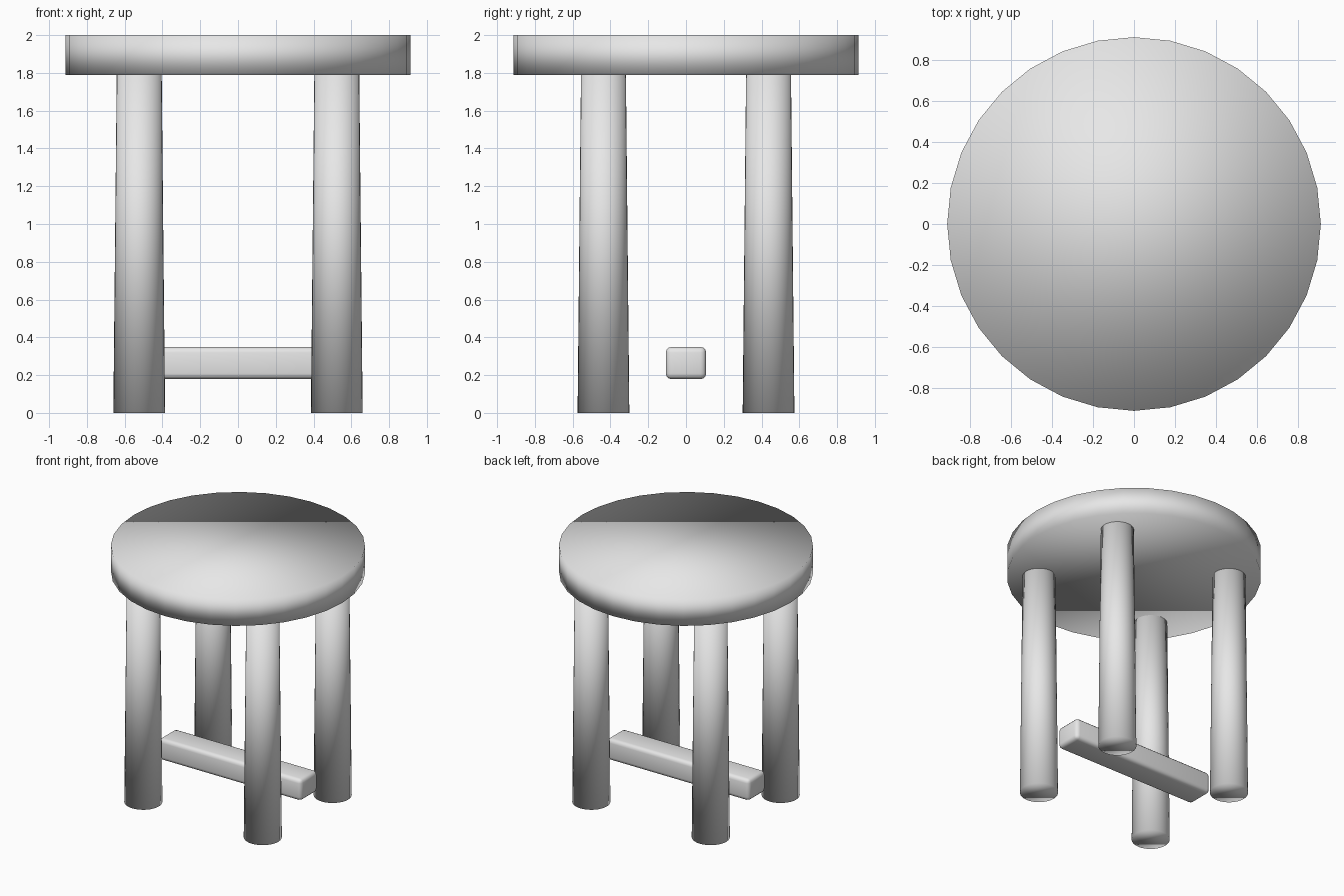
import bpy

if "Cube" in bpy.data.objects:
    bpy.data.objects.remove(bpy.data.objects["Cube"])

grey = bpy.data.materials.new("light grey")
grey.diffuse_color = (0.8, 0.8, 0.8, 1.0)
grey.use_nodes = True
grey.node_tree.nodes["Principled BSDF"].inputs["Base Color"].default_value = grey.diffuse_color


def finish(obj, name):
    """Name, colour and smooth-shade a part."""
    obj.name = name
    obj.data.name = name
    obj.data.materials.append(grey)
    for poly in obj.data.polygons:
        poly.use_smooth = True
    return obj


# Round seat: plain disc, smooth shaded all over
bpy.ops.mesh.primitive_cylinder_add(vertices=32, radius=0.912, depth=0.21,
                                    location=(0, 0, 1.895))
finish(bpy.context.object, "seat")

# Four legs, slightly wider at the floor
LEG_TOP = 1.79
for y, row in ((-0.437, "front"), (0.437, "back")):
    for x, side in ((-0.523, "left"), (0.523, "right")):
        bpy.ops.mesh.primitive_cone_add(vertices=32, radius1=0.137, radius2=0.119,
                                        depth=LEG_TOP, location=(x, y, LEG_TOP / 2))
        finish(bpy.context.object, f"{row}_{side}_leg")

# Low crossbar with softened edges
bpy.ops.mesh.primitive_cube_add(size=1, location=(0, 0, 0.264))
bar = bpy.context.object
bar.scale = (1.25, 0.214, 0.17)
bpy.ops.object.transform_apply(location=False, rotation=False, scale=True)
finish(bar, "crossbar")
bevel = bar.modifiers.new("soft edges", 'BEVEL')
bevel.width = 0.03
bevel.segments = 3
